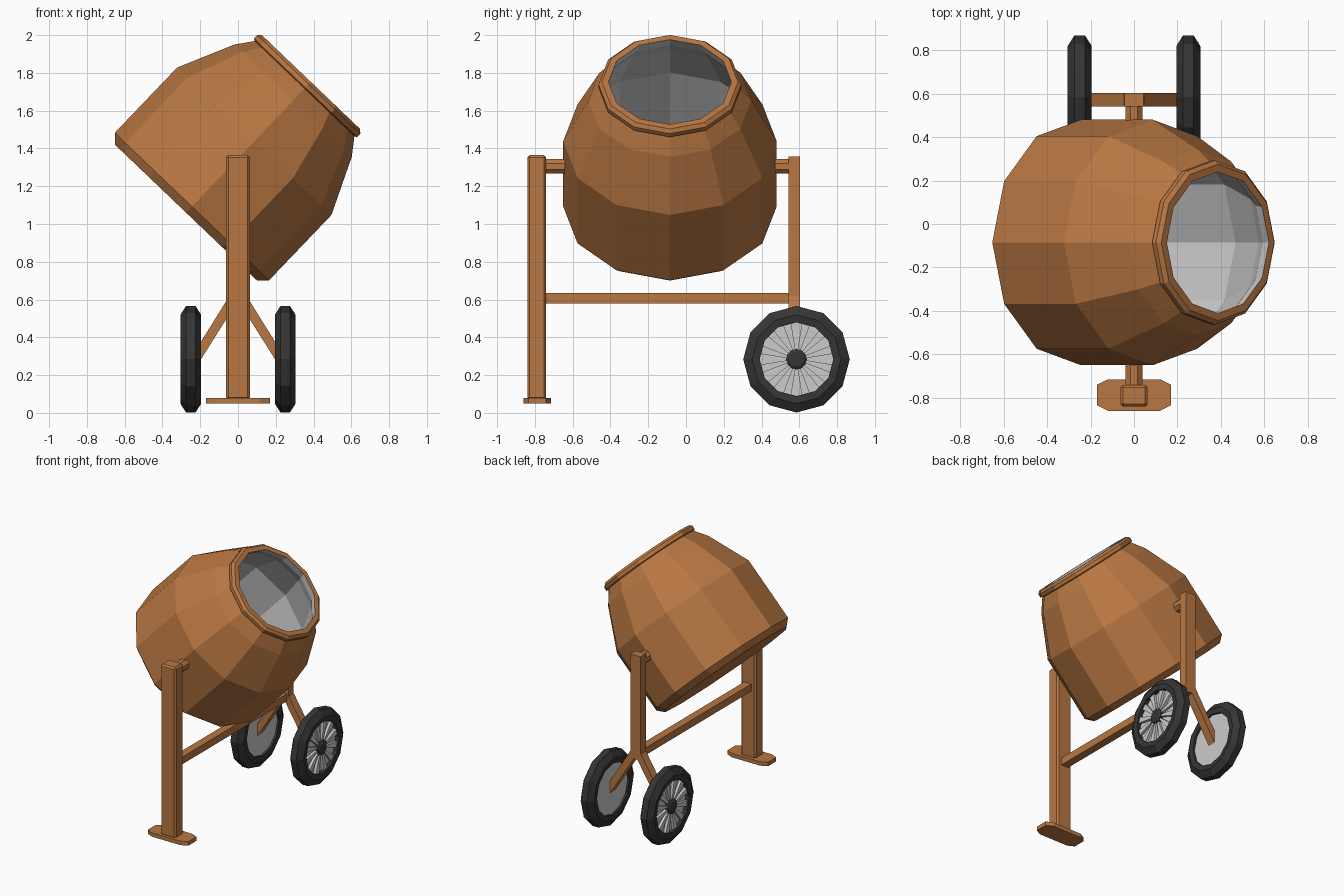
import bpy, bmesh, math
from mathutils import Vector, Matrix

if "Cube" in bpy.data.objects:
    bpy.data.objects.remove(bpy.data.objects["Cube"])


def material(name, color):
    m = bpy.data.materials.new(name)
    m.diffuse_color = (*color, 1)
    m.use_nodes = True
    m.node_tree.nodes["Principled BSDF"].inputs["Base Color"].default_value = m.diffuse_color
    return m


BROWN = material("brown_paint", (0.48, 0.185, 0.055))
DARK = material("dark_rubber", (0.035, 0.035, 0.035))


def finish(name, bm, mat=None, matrix=None):
    me = bpy.data.meshes.new(name)
    bm.to_mesh(me)
    bm.free()
    ob = bpy.data.objects.new(name, me)
    bpy.context.collection.objects.link(ob)
    if mat:
        me.materials.append(mat)
    if matrix:
        ob.matrix_world = matrix
    return ob


def lathe(name, profile, sides, mat, matrix, closed=False):
    """Spin (radius, height) points around local z; radius 0 makes a pole."""
    bm = bmesh.new()
    rings = []
    for r, h in profile:
        if r == 0:
            rings.append([bm.verts.new((0, 0, h))] * sides)
        else:
            rings.append([bm.verts.new((r * math.cos(t), r * math.sin(t), h))
                          for t in (2 * math.pi * k / sides for k in range(sides))])
    pairs = list(zip(rings, rings[1:]))
    if closed:
        pairs.append((rings[-1], rings[0]))
    for a, b in pairs:
        for i in range(sides):
            j = (i + 1) % sides
            bm.faces.new(list(dict.fromkeys((a[i], a[j], b[j], b[i]))))
    return finish(name, bm, mat, matrix)


def prism(name, points, depth, mat, matrix):
    """Extrude a local xy outline upwards along local z."""
    bm = bmesh.new()
    f = bm.faces.new([bm.verts.new((x, y, 0)) for x, y in points])
    ext = bmesh.ops.extrude_face_region(bm, geom=[f])
    bmesh.ops.translate(bm, vec=(0, 0, depth),
                        verts=[v for v in ext["geom"] if isinstance(v, bmesh.types.BMVert)])
    bmesh.ops.recalc_face_normals(bm, faces=bm.faces)
    return finish(name, bm, mat, matrix)


def box(name, lo, hi, mat, bevel=0):
    bm = bmesh.new()
    lo, hi = Vector(lo), Vector(hi)
    bmesh.ops.create_cube(bm, size=1, matrix=Matrix.Translation((lo + hi) / 2)
                          @ Matrix.Diagonal((*(hi - lo), 1)))
    if bevel:
        bmesh.ops.bevel(bm, geom=bm.edges[:], offset=bevel, segments=1, affect='EDGES')
    return finish(name, bm, mat)


# Tilted drum with a rolled rim and a grey inner lining
tilt = Matrix.Translation((-0.275, -0.085, 1.06)) @ Matrix.Rotation(math.radians(43.7), 4, 'Y')
lathe("drum", [(0, 0), (.52, 0), (.565, .045), (.565, .523), (.43, .82), (.365, .908),
               (.378, .915), (.378, .94), (.36, .957), (.325, .957)], 12, BROWN, tilt)
lathe("drum_lining", [(.325, .957), (.34, .90), (.40, .81), (.535, .515), (.535, .06),
                      (.50, .03), (0, .03)], 12, None, tilt)

# Drum pivots
for name, y, length in (("front_pivot", -.76, .12), ("rear_pivot", .47, .09)):
    lathe(name, [(0, 0), (.042, 0), (.042, length), (0, length)], 8, BROWN,
          Matrix.Translation((0, y, 1.305)) @ Matrix.Rotation(-math.pi / 2, 4, 'X')
          @ Matrix.Rotation(math.pi / 8, 4, 'Z'))

# Frame: front leg with foot, rear post, tie bar
box("front_leg", (-.063, -.84, .07), (.063, -.74, 1.365), BROWN, .012)
prism("foot_plate", [(-.17, -.835), (-.12, -.86), (.12, -.86), (.17, -.835),
                     (.17, -.74), (.12, -.715), (-.12, -.715), (-.17, -.74)],
      .03, BROWN, Matrix.Translation((0, 0, .05)))
box("rear_post", (-.043, .542, .57), (.043, .604, 1.357), BROWN)
box("tie_bar", (-.03, -.745, .58), (.03, .545, .635), BROWN)

# Forked rear support
prism("rear_fork", [(-.217, .343), (-.045, .62), (.045, .62), (.217, .343),
                    (.217, .25), (0, .595), (-.217, .25)], .062, BROWN,
      Matrix.Translation((0, .604, 0)) @ Matrix.Rotation(math.pi / 2, 4, 'X'))

# Wheels: local +z points outwards on each side
for side, label in ((-1, "left"), (1, "right")):
    place = (Matrix.Translation((side * .25, .585, .284))
             @ Matrix.Rotation(side * math.pi / 2, 4, 'Y'))
    lathe(label + "_tyre", [(.195, -.05), (.235, -.055), (.282, -.025), (.282, .025),
                            (.235, .055), (.195, .05)], 12, DARK, place, closed=True)
    lathe(label + "_wheel_disc", [(0, -.035), (.198, -.035), (.198, .02), (0, .02)],
          12, None, place)
    lathe(label + "_hub", [(0, .01), (.055, .01), (.055, .045), (.04, .055), (0, .055)],
          12, DARK, place)
    for k in range(12):
        spin = Matrix.Rotation(2 * math.pi * (k + .5) / 12, 4, 'Z')
        prism(f"{label}_spoke_{k + 1}", [(.045, -.007), (.192, -.022), (.192, .022), (.045, .007)],
              .022, None, place @ spin @ Matrix.Translation((0, 0, .018)))
